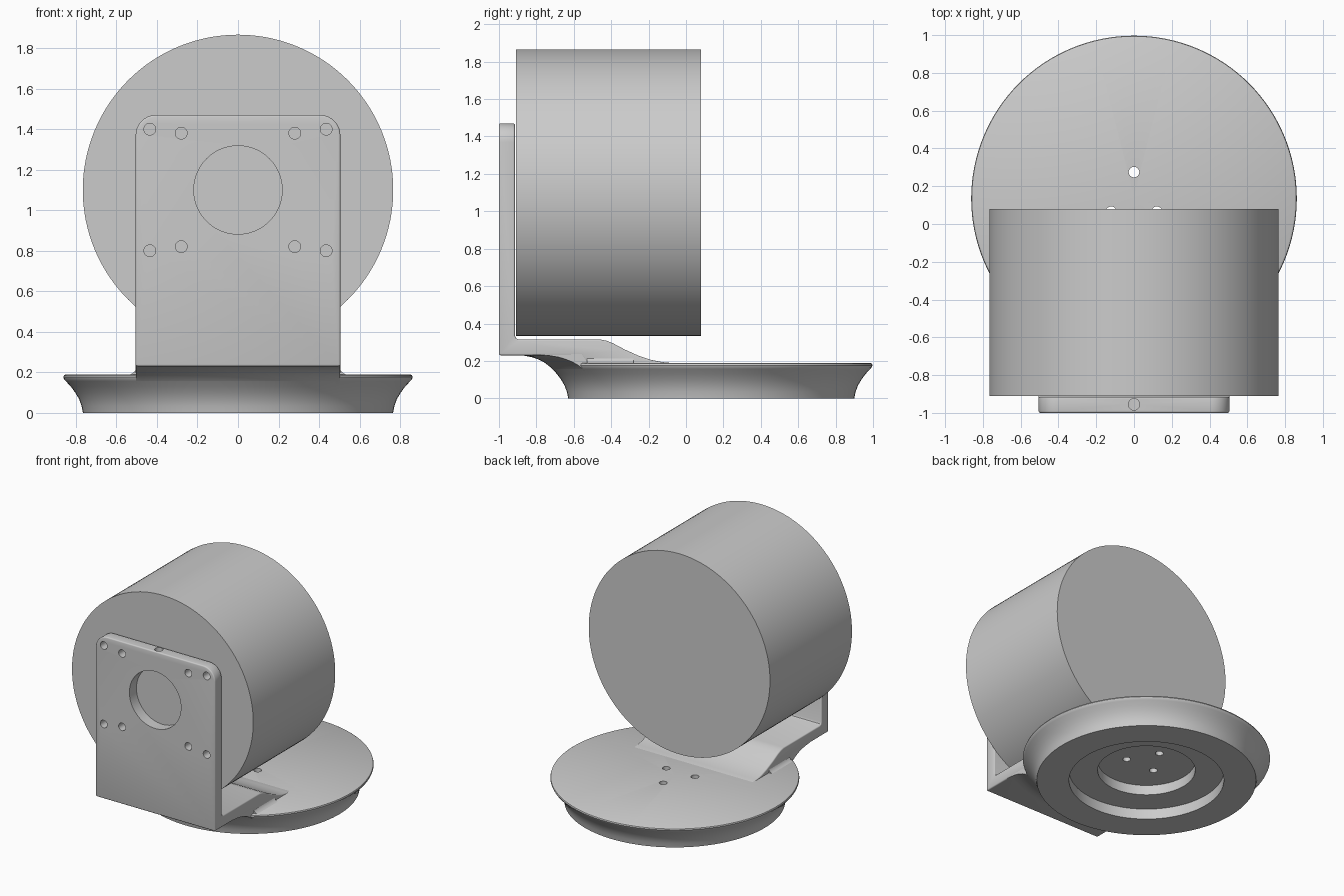
import bpy, bmesh, math
from mathutils import Matrix, Vector

if "Cube" in bpy.data.objects:
    bpy.data.objects.remove(bpy.data.objects["Cube"])

GREY = bpy.data.materials.new("light_grey")
GREY.diffuse_color = (0.6, 0.6, 0.6, 1)
GREY.use_nodes = True
GREY.node_tree.nodes["Principled BSDF"].inputs["Base Color"].default_value = GREY.diffuse_color
BASE_Y = 0.135          # turntable centre
HALF_W = 0.505          # half width of the bracket


def add_object(name, bm):
    bmesh.ops.recalc_face_normals(bm, faces=bm.faces[:])
    mesh = bpy.data.meshes.new(name)
    bm.to_mesh(mesh)
    bm.free()
    mesh.materials.append(GREY)
    obj = bpy.data.objects.new(name, mesh)
    bpy.context.collection.objects.link(obj)
    return obj


def select(obj):
    bpy.ops.object.select_all(action='DESELECT')
    obj.select_set(True)
    bpy.context.view_layer.objects.active = obj


def smooth(obj):
    select(obj)
    bpy.ops.object.shade_smooth_by_angle(angle=math.radians(35))


def lathe(name, profile, steps=128):
    """Revolve a closed (radius, z) outline about the turntable axis."""
    bm = bmesh.new()
    verts = [bm.verts.new((r, 0, z)) for r, z in profile]
    edges = [bm.edges.new((a, b)) for a, b in zip(verts, verts[1:])]
    if profile[0][0] > 0:
        edges.append(bm.edges.new((verts[-1], verts[0])))
    bmesh.ops.spin(bm, geom=verts + edges, cent=(0, 0, 0), axis=(0, 0, 1),
                   angle=math.tau, steps=steps)
    bmesh.ops.remove_doubles(bm, verts=bm.verts[:], dist=1e-4)
    bmesh.ops.translate(bm, verts=bm.verts[:], vec=(0, BASE_Y, 0))
    return add_object(name, bm)


def cylinder(name, centre, radius, depth, axis='Z', segments=32):
    bm = bmesh.new()
    rot = Matrix.Rotation(math.pi / 2, 4, 'X') if axis == 'Y' else Matrix()
    bmesh.ops.create_cone(bm, cap_ends=True, segments=segments, radius1=radius,
                          radius2=radius, depth=depth,
                          matrix=Matrix.Translation(centre) @ rot)
    return add_object(name, bm)


def extrude(profile, direction):
    """Sweep a closed outline of 3D points into a prism."""
    bm = bmesh.new()
    face = bm.faces.new([bm.verts.new(p) for p in profile])
    out = bmesh.ops.extrude_face_region(bm, geom=[face])
    moved = [v for v in out['geom'] if isinstance(v, bmesh.types.BMVert)]
    bmesh.ops.translate(bm, verts=moved, vec=direction)
    return bm


def boolean(obj, cutter, operation='DIFFERENCE'):
    cutter.hide_render = True
    mod = obj.modifiers.new("cut", 'BOOLEAN')
    mod.operation, mod.solver, mod.object = operation, 'EXACT', cutter
    select(obj)
    bpy.ops.object.modifier_apply(modifier=mod.name)
    bpy.data.objects.remove(cutter)


# Flared round base with a stepped recess underneath
base = lathe("round_base", [
    (0, 0.155), (0.34, 0.155), (0.34, 0.08), (0.54, 0.08), (0.54, 0), (0.765, 0),
    (0.772, 0.035), (0.785, 0.07), (0.803, 0.10), (0.825, 0.13), (0.85, 0.157),
    (0.858, 0.166), (0.862, 0.176), (0.859, 0.185), (0.85, 0.19), (0, 0.19)])
for i in range(3):
    a = math.pi / 2 + i * math.tau / 3
    hole = (0.14 * math.cos(a), BASE_Y + 0.14 * math.sin(a), 0.17)
    boolean(base, cylinder("cutter", hole, 0.028, 0.2))
smooth(base)

# Curved neck that blends the base into the overhanging bracket foot
neck = lathe("base_neck", [
    (0.60, 0.005), (0.764, 0.005), (0.771, 0.035), (0.785, 0.07), (0.803, 0.10),
    (0.825, 0.13), (0.85, 0.157), (0.875, 0.179), (0.90, 0.196), (0.93, 0.21),
    (0.96, 0.22), (1.0, 0.228), (1.04, 0.232), (1.04, 0.25), (0.60, 0.25)])
bm = bmesh.new()
bmesh.ops.create_cube(bm, size=1, matrix=Matrix.Translation((0, -0.68, 0.15))
                      @ Matrix.Diagonal((2 * HALF_W - 0.002, 0.6, 0.6, 1)))
boolean(neck, add_object("cutter", bm), 'INTERSECT')
smooth(neck)

# L-shaped bracket: side outline swept across the width
side = [(-1, 0.23), (-1, 1.47), (-0.915, 1.47), (-0.915, 0.335), (-0.909, 0.321),
        (-0.895, 0.315), (-0.46, 0.315), (-0.425, 0.308), (-0.39, 0.294),
        (-0.33, 0.262), (-0.25, 0.226), (-0.19, 0.206), (-0.13, 0.194),
        (-0.07, 0.188), (-0.07, 0.17), (-0.52, 0.17), (-0.56, 0.23)]
bm = extrude([(-HALF_W, y, z) for y, z in side], (2 * HALF_W, 0, 0))
# Round the two upper corners of the upright plate
corners = [e for e in bm.edges
           if all(v.co.z > 1.46 for v in e.verts)
           and abs(e.verts[0].co.x - e.verts[1].co.x) < 1e-5]
bmesh.ops.bevel(bm, geom=corners, offset=0.1, segments=10, profile=0.5,
                affect='EDGES')
bracket = add_object("bracket", bm)
bev = bracket.modifiers.new("soft_edges", 'BEVEL')
bev.width, bev.segments = 0.014, 3
bev.limit_method, bev.angle_limit = 'ANGLE', math.radians(50)
select(bracket)
bpy.ops.object.modifier_apply(modifier=bev.name)

# Motor opening, screw holes and the hole down from the top edge
boolean(bracket, cylinder("cutter", (0, -0.955, 1.10), 0.218, 0.3, 'Y', 64))
for x, dz in ((0.435, 0.30), (0.28, 0.28)):
    for sx in (-1, 1):
        for sz in (-1, 1):
            boolean(bracket, cylinder("cutter", (sx * x, -0.955, 1.10 + sz * dz),
                                      0.029, 0.3, 'Y'))
boolean(bracket, cylinder("cutter", (0, -0.955, 1.42), 0.03, 0.3))
smooth(bracket)

# Small fillets between the bracket foot and the base top
for sx, label in ((-1, "left"), (1, "right")):
    arc = [(0.545 - 0.045 * math.sin(t), 0.233 - 0.045 * math.cos(t))
           for t in (i * math.pi / 12 for i in range(7))]
    outline = [Vector((sx * x, -0.53, z)) for x, z in arc + [(0.50, 0.188)]]
    smooth(add_object("foot_fillet_" + label, extrude(outline, (0, 0.25, 0))))

# Large round drum mounted behind the plate
smooth(cylinder("drum", (0, -0.415, 1.10), 0.766, 0.99, 'Y', 128))
